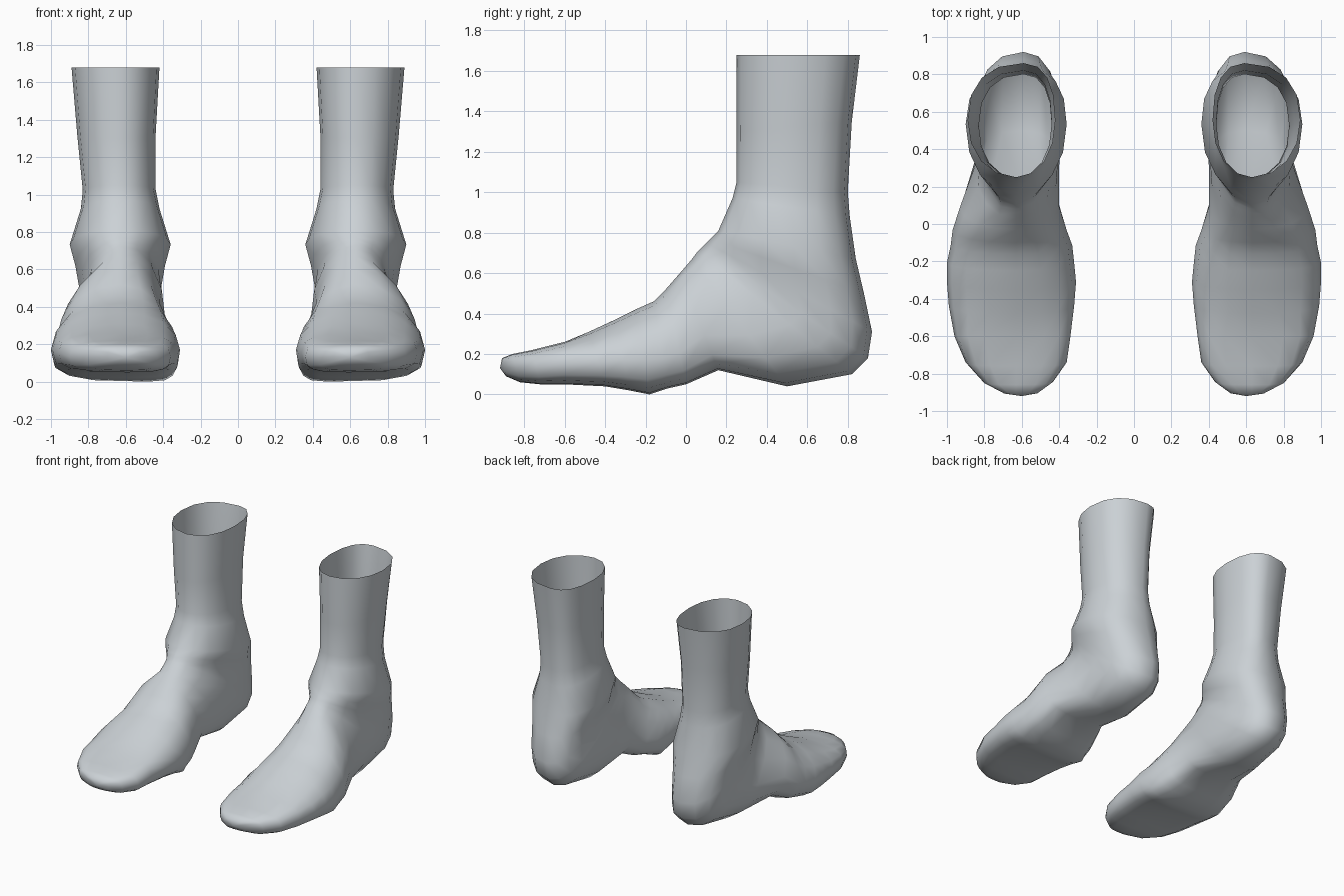
import bpy
import bmesh
from math import sin, cos, tau

cube = bpy.data.objects.get("Cube")
if cube:
    bpy.data.objects.remove(cube, do_unlink=True)

SIDES = 16
RIDGE_X, HEEL_X, BALL_X = 0.63, 0.59, 0.48    # x of the shin/instep, heel and ball lines

# Rings fan from the leg opening, around the heel and on to the toes:
# front y, front z, back y, back z, inner x, outer x, widest place from back to front
RINGS = [
    (.25, 1.68, .86, 1.68, .42, .89, .5),
    (.25, 1.3, .82, 1.35, .44, .86, .5),
    (.25, 1.05, .8, 1, .44, .83, .5),
    (.23, .97, .81, .88, .42, .84, .5),
    (.16, .81, .84, .67, .36, .9, .45),
    (.12, .77, .88, .5, .39, .87, .45),
    (.1, .75, .92, .31, .41, .85, .45),
    (.08, .73, .9, .18, .4, .84, .4),
    (.06, .71, .82, .1, .39, .84, .4),
    (.03, .67, .5, .04, .4, .85, .4),
    (-.03, .6, .16, .12, .4, .93, .36),
    (-.1, .52, 0, .05, .36, .97, .33),
    (-.16, .46, -.09, .03, .33, .98, .35),
    (-.25, .42, -.18, 0, .32, 1, .4),
    (-.35, .37, -.28, .02, .31, 1, .43),
    (-.48, .31, -.4, .04, .32, .99, .45),
    (-.6, .26, -.6, .05, .34, .96, .5),
    (-.76, .22, -.72, .05, .36, .9, .5),
    (-.86, .2, -.82, .06, .43, .81, .5),
    (-.91, .18, -.89, .09, .51, .7, .5),
]


def power(value, exponent):
    return abs(value) ** exponent * (1 if value >= 0 else -1)


def ring_points(ring, side):
    """Four quarter curves joining the front, outer, back and inner points."""
    fy, fz, by, bz, inner, outer, belly = ring
    # the sole and toes are squarer than the leg and heel
    lower = 0.85 if fz > 0.6 else 0.6
    upper = 0.7 if fz < 0.3 else 0.95
    bottom = BALL_X if bz < 0.01 else HEEL_X
    for i in range(SIDES):
        c, s = cos(tau * i / SIDES), sin(tau * i / SIDES)
        shape = upper if c > 0 else lower
        across, along = power(s, shape), power(c, shape)
        middle = RIDGE_X if c > 0 else bottom
        edge = outer if s > 0 else inner
        x = middle + (edge - middle) * abs(across)
        t = belly + along * ((1 - belly) if c > 0 else belly)
        yield side * x, by + (fy - by) * t, bz + (fz - bz) * t


def build_foot(name, side, material):
    bm = bmesh.new()
    loops = [[bm.verts.new(p) for p in ring_points(r, side)] for r in RINGS]
    for a, b in zip(loops, loops[1:]):
        for i in range(SIDES):
            j = (i + 1) % SIDES
            bm.faces.new((a[i], a[j], b[j], b[i]))
    # toe tip
    tip = bm.verts.new((side * 0.6, -0.92, 0.13))
    last = loops[-1]
    for i in range(SIDES):
        bm.faces.new((last[i], last[(i + 1) % SIDES], tip))
    # make the open shell face outwards on both sides
    bm.normal_update()
    if tip.normal.y > 0:
        bmesh.ops.reverse_faces(bm, faces=bm.faces[:])
    mesh = bpy.data.meshes.new(name)
    bm.to_mesh(mesh)
    bm.free()
    mesh.materials.append(material)
    mesh.shade_smooth()
    foot = bpy.data.objects.new(name, mesh)
    bpy.context.collection.objects.link(foot)


grey = bpy.data.materials.new("cool_grey")
grey.use_nodes = True
color = (0.6, 0.64, 0.67, 1)
grey.diffuse_color = color
grey.node_tree.nodes["Principled BSDF"].inputs["Base Color"].default_value = color

build_foot("left_foot", 1, grey)
build_foot("right_foot", -1, grey)
